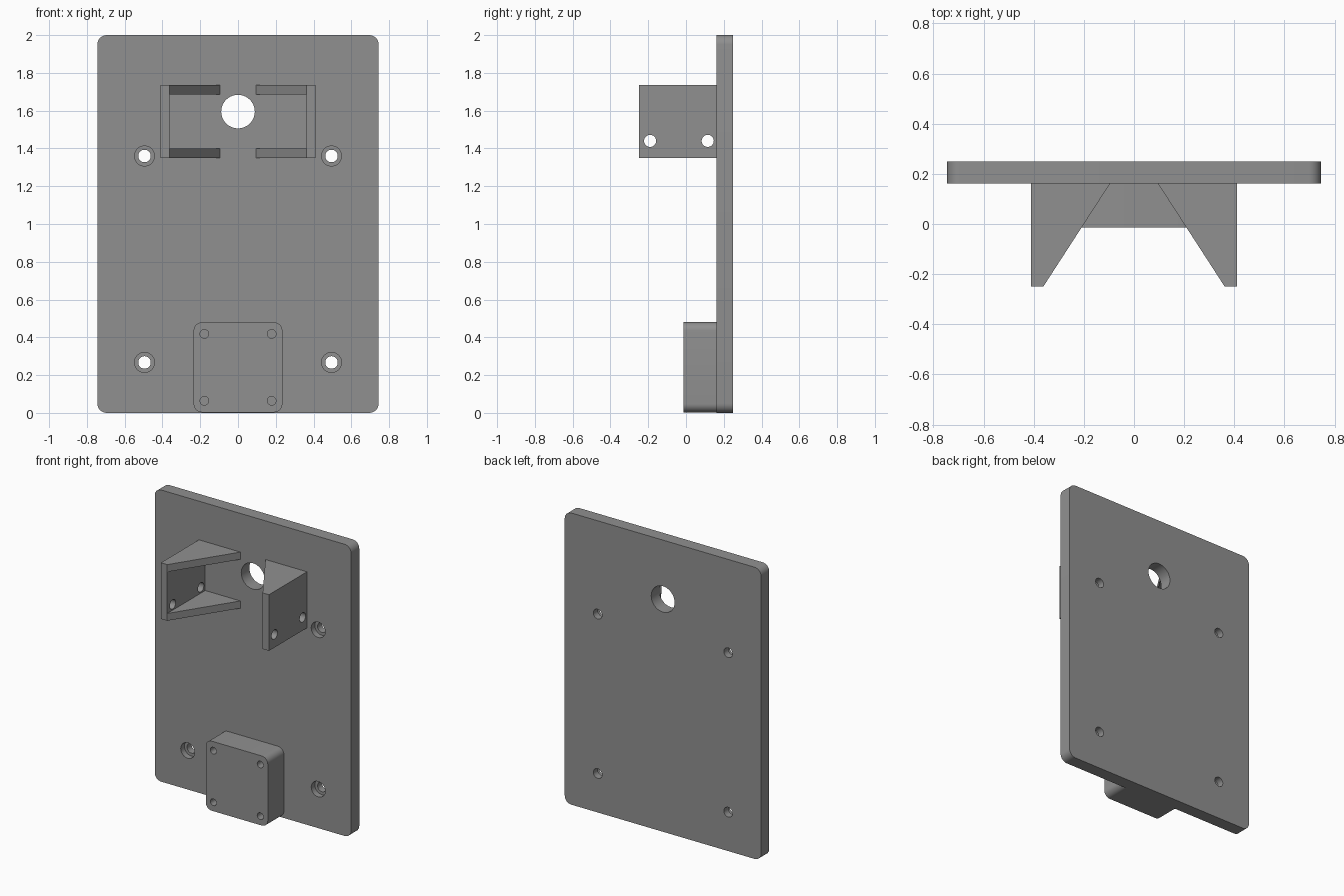
import bpy, bmesh, math
from mathutils import Vector

if "Cube" in bpy.data.objects:
    bpy.data.objects.remove(bpy.data.objects["Cube"])

grey = bpy.data.materials.new("mid grey")
grey.diffuse_color = (0.28, 0.28, 0.28, 1)
grey.use_nodes = True
grey.node_tree.nodes["Principled BSDF"].inputs["Base Color"].default_value = grey.diffuse_color


def prism(name, points, axis, start, end):
    """Extrude a flat profile along y (points are x, z), z (x, y) or x (y, z)."""
    place = {"x": lambda a, b: (start, a, b),
             "y": lambda a, b: (a, start, b),
             "z": lambda a, b: (a, b, start)}[axis]
    bm = bmesh.new()
    face = bm.faces.new([bm.verts.new(place(a, b)) for a, b in points])
    grown = bmesh.ops.extrude_face_region(bm, geom=[face])["geom"]
    shift = Vector([(end - start) if axis == k else 0 for k in "xyz"])
    bmesh.ops.translate(bm, vec=shift,
                        verts=[v for v in grown if isinstance(v, bmesh.types.BMVert)])
    bmesh.ops.recalc_face_normals(bm, faces=bm.faces)
    mesh = bpy.data.meshes.new(name)
    bm.to_mesh(mesh)
    bm.free()
    mesh.materials.append(grey)
    obj = bpy.data.objects.new(name, mesh)
    bpy.context.collection.objects.link(obj)
    return obj


def rounded(x0, x1, z0, z1, r, steps=8):
    """Rectangle profile with rounded corners."""
    pts = []
    for i, (cx, cz) in enumerate([(x1 - r, z1 - r), (x0 + r, z1 - r),
                                  (x0 + r, z0 + r), (x1 - r, z0 + r)]):
        for k in range(steps + 1):
            a = math.pi / 2 * (i + k / steps)
            pts.append((cx + r * math.cos(a), cz + r * math.sin(a)))
    return pts


def circle(a, b, r, n=40):
    return [(a + r * math.cos(2 * math.pi * i / n),
             b + r * math.sin(2 * math.pi * i / n)) for i in range(n)]


def activate(obj):
    bpy.ops.object.select_all(action="DESELECT")
    obj.select_set(True)
    bpy.context.view_layer.objects.active = obj


def cut(obj, points, axis, start, end):
    """Subtract an extruded profile."""
    cutter = prism("cutter", points, axis, start, end)
    activate(obj)
    mod = obj.modifiers.new("cut", "BOOLEAN")
    mod.operation, mod.solver, mod.object = "DIFFERENCE", "EXACT", cutter
    bpy.ops.object.modifier_apply(modifier=mod.name)
    bpy.data.objects.remove(cutter)


def smooth(obj):
    activate(obj)
    bpy.ops.object.shade_smooth_by_angle(angle=math.radians(30))


FRONT, BACK = 0.162, 0.25

# Back plate with a cable hole and four counterbored screw holes
plate = prism("back_plate", rounded(-0.745, 0.745, 0, 2, 0.05), "y", FRONT, BACK)
cut(plate, circle(0, 1.595, 0.089), "y", 0, 0.4)
for x in (-0.495, 0.495):
    for z in (0.267, 1.36):
        cut(plate, circle(x, z, 0.033), "y", 0, 0.4)
        cut(plate, circle(x, z, 0.053), "y", 0, FRONT + 0.04)
smooth(plate)

# Square boss at the bottom with four blind holes
boss = prism("lower_boss", rounded(-0.235, 0.235, 0.003, 0.48, 0.045), "y", -0.013, FRONT)
for x in (-0.178, 0.178):
    for z in (0.064, 0.418):
        cut(boss, circle(x, z, 0.023), "y", -0.1, 0.12)
smooth(boss)

# Pair of side brackets: wall with two sloped gussets and two pin holes
bracket = prism("side_brackets", [(0.41, FRONT), (0.41, -0.25), (0.362, -0.25), (0.095, FRONT)],
                "z", 1.35, 1.735)
cut(bracket, [(0, 1.4), (0.362, 1.4), (0.362, 1.685), (0, 1.685)], "y", -0.4, 0.3)
for y in (-0.19, 0.115):
    cut(bracket, circle(y, 1.44, 0.032), "x", 0.3, 0.5)
smooth(bracket)
mirror = bracket.modifiers.new("mirror", "MIRROR")
mirror.use_axis = (True, False, False)
